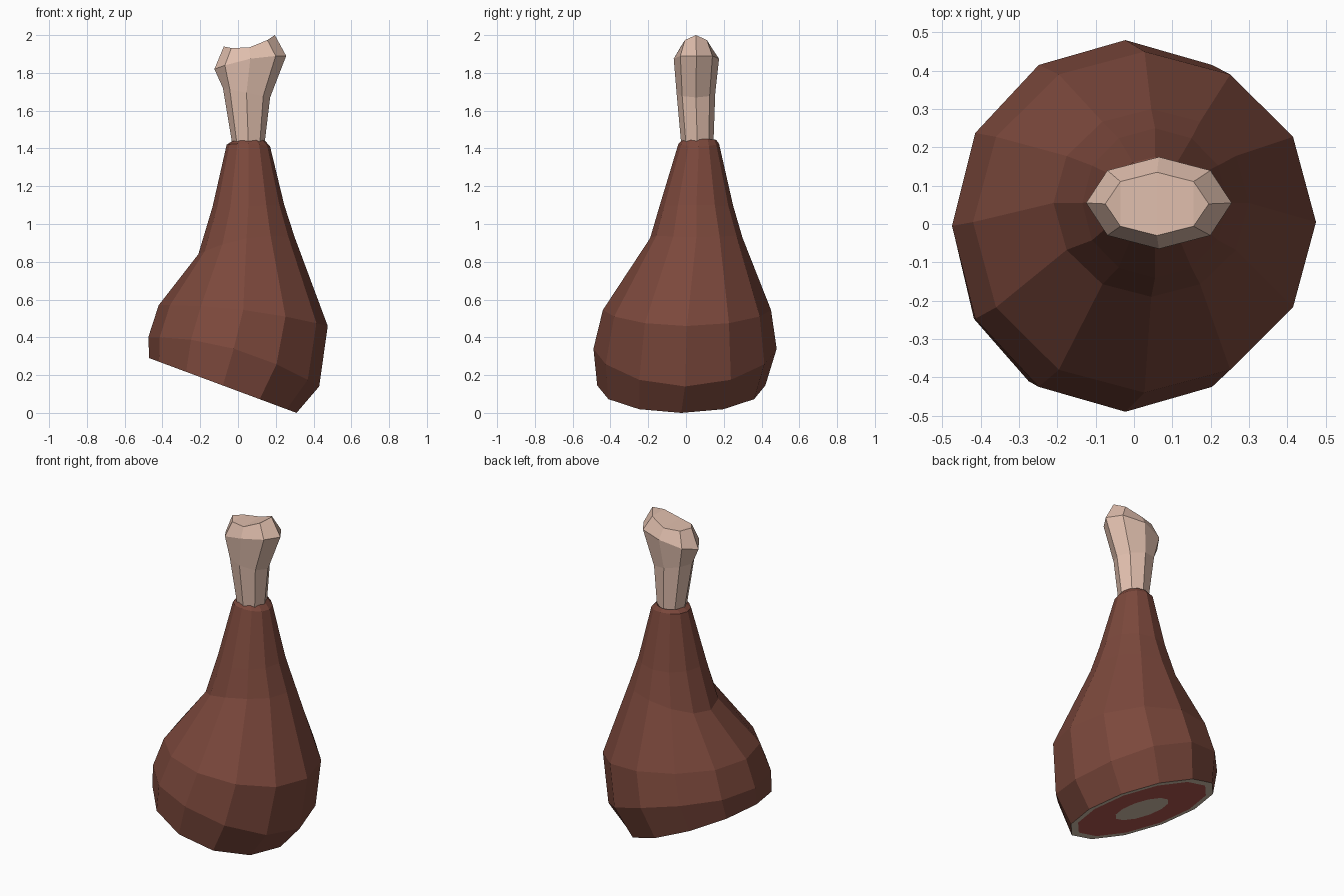
import bpy, bmesh
from math import cos, sin, pi

if "Cube" in bpy.data.objects:
    bpy.data.objects.remove(bpy.data.objects["Cube"])


def material(name, rgb):
    m = bpy.data.materials.new(name)
    m.diffuse_color = (*rgb, 1)
    m.use_nodes = True
    m.node_tree.nodes["Principled BSDF"].inputs["Base Color"].default_value = m.diffuse_color
    return m


def ring(n, xl, zl, xr, zr, yf, yb, bow=0.0):
    """Tilted oval: left/right ends with their heights, front/back ends, bow lifts the y ends."""
    pts = []
    for i in range(n):
        c, s = cos(2 * pi * i / n), sin(2 * pi * i / n)
        pts.append(((xl + xr) / 2 + c * (xr - xl) / 2,
                    (yf + yb) / 2 + s * (yb - yf) / 2,
                    (zl + zr) / 2 + c * (zr - zl) / 2 + bow * s * s))
    return pts


def scaled(pts, f):
    c = [sum(p[k] for p in pts) / len(pts) for k in range(3)]
    return [tuple(c[k] + f * (p[k] - c[k]) for k in range(3)) for p in pts]


def build(name, rings, mat, cap_top=False, cap_bottom=False):
    bm = bmesh.new()
    vs = [[bm.verts.new(p) for p in r] for r in rings]
    n = len(vs[0])
    for a, b in zip(vs, vs[1:]):
        for i in range(n):
            j = (i + 1) % n
            bm.faces.new((a[i], a[j], b[j], b[i]))
    if cap_top:  # strips across the oval, so a saddle shape is kept
        t = vs[-1]
        bm.faces.new((t[0], t[1], t[-1]))
        for i in range(1, n // 2 - 1):
            bm.faces.new((t[i], t[i + 1], t[n - i - 1], t[n - i]))
        bm.faces.new((t[n // 2 - 1], t[n // 2], t[n // 2 + 1]))
    if cap_bottom:
        bm.faces.new(vs[0][::-1])
    me = bpy.data.meshes.new(name)
    bm.to_mesh(me)
    bm.free()
    me.materials.append(mat)
    ob = bpy.data.objects.new(name, me)
    bpy.context.collection.objects.link(ob)
    return ob


skin = material("roasted_skin", (0.2, 0.065, 0.045))
flesh = material("cut_flesh", (0.42, 0.09, 0.075))
fat = material("fat", (0.6, 0.48, 0.38))
bone = material("bone", (0.75, 0.52, 0.42))

# Skin body, from the slanted cut up to the neck and its folded-in lip
cut = ring(12, -0.47, 0.29, 0.31, 0.0, -0.47, 0.42)
build("meat_body", [
    cut,
    ring(12, -0.475, 0.40, 0.43, 0.14, -0.49, 0.48, 0.07),
    ring(12, -0.42, 0.57, 0.475, 0.46, -0.44, 0.45, 0.03),
    ring(12, -0.21, 0.84, 0.30, 0.93, -0.19, 0.30, 0.04),
    ring(12, -0.135, 1.09, 0.245, 1.10, -0.14, 0.25),
    ring(12, -0.06, 1.42, 0.17, 1.41, -0.04, 0.175, 0.01),
    ring(12, -0.03, 1.44, 0.135, 1.45, -0.02, 0.16),
    ring(12, -0.01, 1.42, 0.11, 1.42, 0.0, 0.13),
], skin)

# Cut face: fat rim, red flesh and bone end
flesh_edge, bone_edge = scaled(cut, 0.9), scaled(cut, 0.37)
build("cut_fat_rim", [flesh_edge, cut], fat)
build("cut_flesh", [bone_edge, flesh_edge], flesh)
build("cut_bone_end", [bone_edge], fat, cap_bottom=True)

# Bone handle with a two-knob end
build("bone_handle", [
    ring(8, -0.03, 1.42, 0.14, 1.42, -0.025, 0.145),
    ring(8, -0.08, 1.72, 0.17, 1.67, -0.05, 0.155),
    ring(8, -0.125, 1.82, 0.255, 1.89, -0.065, 0.175, 0.02),
    ring(8, -0.075, 1.94, 0.195, 2.0, -0.03, 0.135, -0.035),
], bone, cap_top=True, cap_bottom=True)
